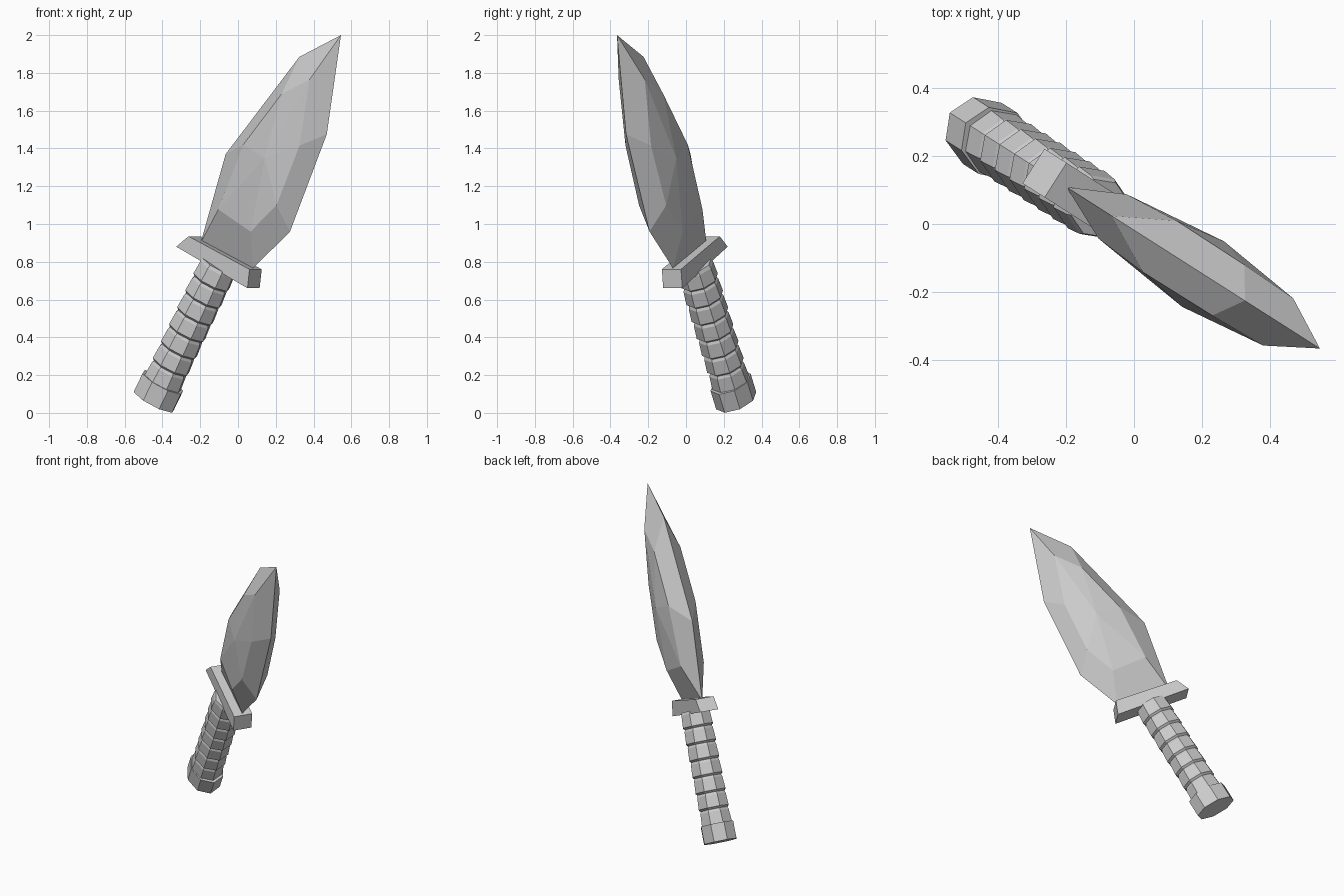
import bpy, bmesh, math
from mathutils import Vector

if "Cube" in bpy.data.objects:
    bpy.data.objects.remove(bpy.data.objects["Cube"])

# The knife lies in a tilted vertical plane: s = along the plane, t = thickness, z = up
AZ = math.radians(32.5)
S = Vector((math.cos(AZ), -math.sin(AZ), 0))
T = Vector((math.sin(AZ), math.cos(AZ), 0))
UP = Vector((0, 0, 1))
MID = -0.015


def place(s, t, z):
    return S * s + T * (t + MID) + UP * z


def make(name, verts, faces):
    bm = bmesh.new()
    vs = [bm.verts.new(v) for v in verts]
    for f in faces:
        bm.faces.new([vs[i] for i in f])
    bmesh.ops.recalc_face_normals(bm, faces=bm.faces)
    me = bpy.data.meshes.new(name)
    bm.to_mesh(me)
    bm.free()
    ob = bpy.data.objects.new(name, me)
    bpy.context.collection.objects.link(ob)
    return ob


# Blade: sharp outline, raised facet ring and a central peak on both sides
outline = [(-.225, .90), (-.068, 1.37), (.395, 1.885), (.656, 2.0),
           (.567, 1.475), (.336, .96), (.104, .765)]
ring = [(-.065, 1.077, .077), (.10, 1.42, .09), (.338, 1.687, .088), (.511, 1.765, .082),
        (.447, 1.415, .08), (.305, 1.098, .085), (.142, .96, .085)]
peak = (.25, 1.347, .114)
n = len(outline)
verts = [place(s, 0, z) for s, z in outline]
faces = []
for side in (-1, 1):
    b = len(verts)
    verts += [place(s, side * h, z) for s, z, h in ring + [peak]]
    for i in range(n):
        j = (i + 1) % n
        faces += [(i, j, b + j, b + i), (b + i, b + j, b + n)]
make("blade", verts, faces)

# Guard: flared bar
bar = [(-.34, .88), (.107, .66), (.12, .76), (-.263, .935)]
verts = [place(s, t, z) for t in (-.06, .06) for s, z in bar]
make("guard", verts, [(0, 1, 2, 3), (4, 5, 6, 7)] +
     [(i, (i + 1) % 4, 4 + (i + 1) % 4, 4 + i) for i in range(4)])

# Octagonal lofts along the handle axis
CA, SA = .495, .869


def loft(name, rings):
    verts, faces = [], []
    for d, rw, rt in rings:
        for k in range(8):
            a = k * math.pi / 4
            w = rw * math.cos(a)
            verts.append(place(-.518 + CA * d + SA * w, rt * math.sin(a),
                               .065 + SA * d - CA * w))
    for r in range(len(rings) - 1):
        for k in range(8):
            m = (k + 1) % 8
            faces.append((r * 8 + k, r * 8 + m, r * 8 + 8 + m, r * 8 + 8 + k))
    last = len(verts) - 8
    faces += [tuple(range(8)), tuple(range(last, last + 8))]
    return make(name, verts, faces)


# Pommel
loft("pommel", [(0, .130, .106), (.112, .130, .106)])

# Ribbed grip
rings = []
for i in range(7):
    d = .10 + i * .103
    rings += [(d, .098, .088), (d + .012, .112, .1), (d + .088, .106, .095)]
rings.append((.825, .098, .088))
loft("grip", rings)
